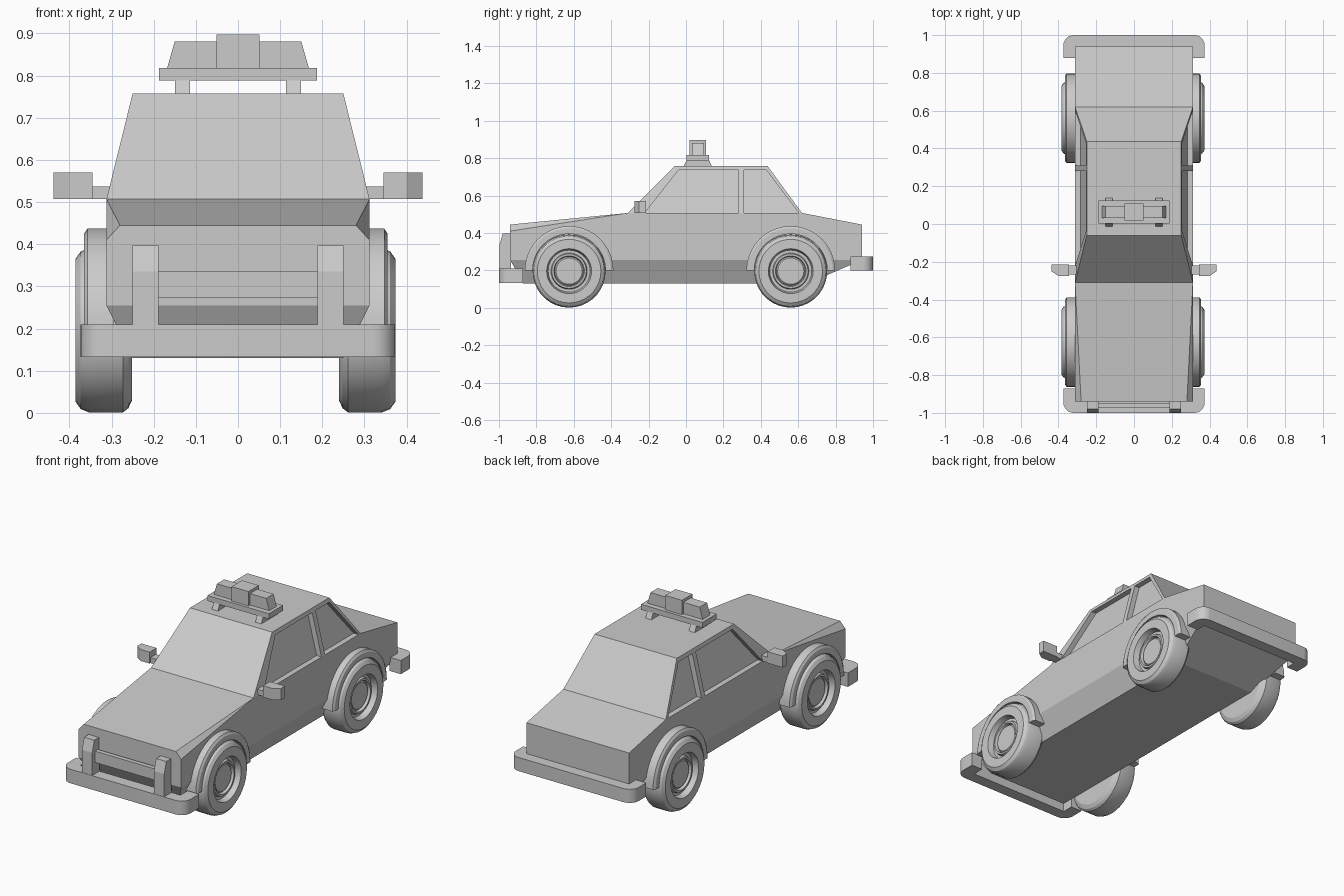
import bpy, bmesh, math
from mathutils import Vector

old = bpy.data.objects.get("Cube")
if old:
    bpy.data.objects.remove(old, do_unlink=True)

grey = bpy.data.materials.new("plain_grey")
grey.use_nodes = True
grey.diffuse_color = (0.6, 0.6, 0.6, 1)
for node in grey.node_tree.nodes:
    if node.type == 'BSDF_PRINCIPLED':
        node.inputs["Base Color"].default_value = (0.6, 0.6, 0.6, 1)


def finish(name, bm, smooth=False):
    bmesh.ops.recalc_face_normals(bm, faces=bm.faces)
    mesh = bpy.data.meshes.new(name)
    bm.to_mesh(mesh)
    bm.free()
    mesh.materials.append(grey)
    ob = bpy.data.objects.new(name, mesh)
    bpy.context.collection.objects.link(ob)
    if smooth:
        bpy.ops.object.select_all(action='DESELECT')
        ob.select_set(True)
        bpy.context.view_layer.objects.active = ob
        bpy.ops.object.shade_smooth_by_angle(angle=math.radians(22))
    return ob


def hull(name, points):
    """Convex solid around the points."""
    bm = bmesh.new()
    for p in points:
        bm.verts.new(p)
    bmesh.ops.convex_hull(bm, input=bm.verts)
    bmesh.ops.dissolve_limit(bm, angle_limit=0.01, verts=bm.verts, edges=bm.edges)
    return finish(name, bm)


def both(points):
    return [(s * x, y, z) for x, y, z in points for s in (1, -1)]


def box(name, x, y, z):
    return hull(name, [(a, b, c) for a in x for b in y for c in z])


def prism(name, outline, z0, z1):
    """Plan outline raised from z0 to z1."""
    bm = bmesh.new()
    face = bm.faces.new([bm.verts.new((x, y, z0)) for x, y in outline])
    up = bmesh.ops.extrude_face_region(bm, geom=[face])["geom"]
    moved = [v for v in up if isinstance(v, bmesh.types.BMVert)]
    bmesh.ops.translate(bm, verts=moved, vec=(0, 0, z1 - z0))
    return finish(name, bm, True)


def lathe(name, profile, side, centre, full):
    """Spin an (x, radius) profile around the axle."""
    bm = bmesh.new()
    c = Vector(centre)
    verts = [bm.verts.new(c + Vector((side * x, r, 0))) for x, r in profile]
    if full:
        geom = verts + [bm.edges.new(e) for e in zip(verts, verts[1:])]
    else:
        geom = [bm.faces.new(verts)]
    bmesh.ops.spin(bm, geom=geom, cent=c, axis=(1, 0, 0),
                   angle=math.tau if full else math.pi, steps=36 if full else 20)
    bmesh.ops.remove_doubles(bm, verts=bm.verts, dist=0.0005)
    return finish(name, bm, True)


# Lower body: sills, bonnet and boot
hull("body", both([
    (0.25, -0.87, 0.13), (0.25, 0.65, 0.13),
    (0.312, -0.94, 0.255), (0.312, 0.94, 0.255),
    (0.312, -0.94, 0.41), (0.28, -0.94, 0.445), (0.312, 0.94, 0.445),
    (0.312, -0.31, 0.507), (0.312, 0.62, 0.507)]))

# Cabin with sunken side windows
cabin = hull("cabin", both([
    (0.312, -0.31, 0.507), (0.312, 0.62, 0.507),
    (0.25, -0.06, 0.757), (0.25, 0.437, 0.757)]))
windows = {
    "front_window": [(-0.226, 0.5), (-0.04, 0.736), (0.28, 0.736), (0.28, 0.5)],
    "rear_window": [(0.31, 0.5), (0.31, 0.736), (0.43, 0.736), (0.608, 0.5)],
}
for name, outline in windows.items():
    for side in (1, -1):
        points = []
        for y, z in outline:
            wall = 0.312 - 0.248 * (z - 0.507)
            points += [(side * (wall - 0.03), y, z), (side * (wall + 0.1), y, z)]
        cutter = hull(name + "_cutter", points)
        cutter.hide_render = True
        cut = cabin.modifiers.new(name, 'BOOLEAN')
        cut.operation, cut.solver, cut.object = 'DIFFERENCE', 'EXACT', cutter
        bpy.context.view_layer.objects.active = cabin
        bpy.ops.object.modifier_apply(modifier=cut.name)
        bpy.data.objects.remove(cutter, do_unlink=True)

# Wheels and wheel arches
tyre = [(-0.067, 0), (-0.067, 0.165), (-0.058, 0.185), (-0.045, 0.195),
        (0.035, 0.195), (0.055, 0.187), (0.067, 0.17), (0.067, 0.12),
        (0.035, 0.112), (0.035, 0.097), (0.05, 0.092), (0.05, 0.082),
        (0.035, 0.077), (0.042, 0.07), (0.042, 0)]
arch = [(0.29, 0.195), (0.36, 0.195), (0.36, 0.225), (0.352, 0.237), (0.29, 0.237)]
for end, y in (("front", -0.625), ("rear", 0.56)):
    for label, side in (("left", 1), ("right", -1)):
        lathe(f"{end}_{label}_wheel", tyre, side, (side * 0.312 - 0.006, y, 0.196), True)
        lathe(f"{end}_{label}_arch", arch, side, (-0.005, y, 0.2), False)


# Wrap-around bumpers with rounded corners
def bumper(name, end, tip, z0, z1):
    half = [(0.374 - 0.055 + 0.055 * math.sin(a), end * (0.945 + 0.055 * math.cos(a)))
            for a in [i * math.pi / 12 for i in range(7)]]
    half += [(0.374, end * tip), (0.305, end * tip), (0.305, end * 0.935)]
    prism(name, half + [(-x, y) for x, y in reversed(half)], z0, z1)


bumper("front_bumper", -1, 0.872, 0.133, 0.21)
bumper("rear_bumper", 1, 0.88, 0.2, 0.275)

# Push bar
for label, side in (("left", 1), ("right", -1)):
    hull(label + "_push_bar_post", [
        (side * x, y, z) for x in (0.188, 0.25) for y, z in
        ((-0.998, 0.2), (-0.998, 0.335), (-0.98, 0.397), (-0.935, 0.397), (-0.935, 0.2))])
box("push_bar_rail", (-0.19, 0.19), (-0.975, -0.95), (0.273, 0.335))

# Door mirrors
for label, side in (("left", 1), ("right", -1)):
    outline = [(0.345, -0.275), (0.4, -0.275), (0.437, -0.25), (0.437, -0.215), (0.345, -0.215)]
    hull(label + "_mirror", [(side * x, y, z) for x, y in outline for z in (0.507, 0.57)])
    box(label + "_mirror_arm", (side * 0.29, side * 0.35), (-0.268, -0.22), (0.507, 0.537))

# Roof light bar
for label, side in (("left", 1), ("right", -1)):
    hull(label + "_light_foot", [
        (side * x, 0.063 + s * y, z) for x in (0.114, 0.15) for s in (1, -1)
        for y, z in ((0.076, 0.755), (0.06, 0.79))])
    hull(label + "_lamp", [
        (side * x, 0.063 + y, z) for y in (-0.032, 0.032)
        for x, z in ((0.04, 0.815), (0.169, 0.815), (0.15, 0.881), (0.04, 0.881))])
box("light_base", (-0.187, 0.187), (0.002, 0.124), (0.788, 0.818))
box("light_centre", (-0.051, 0.051), (0.018, 0.108), (0.815, 0.897))
